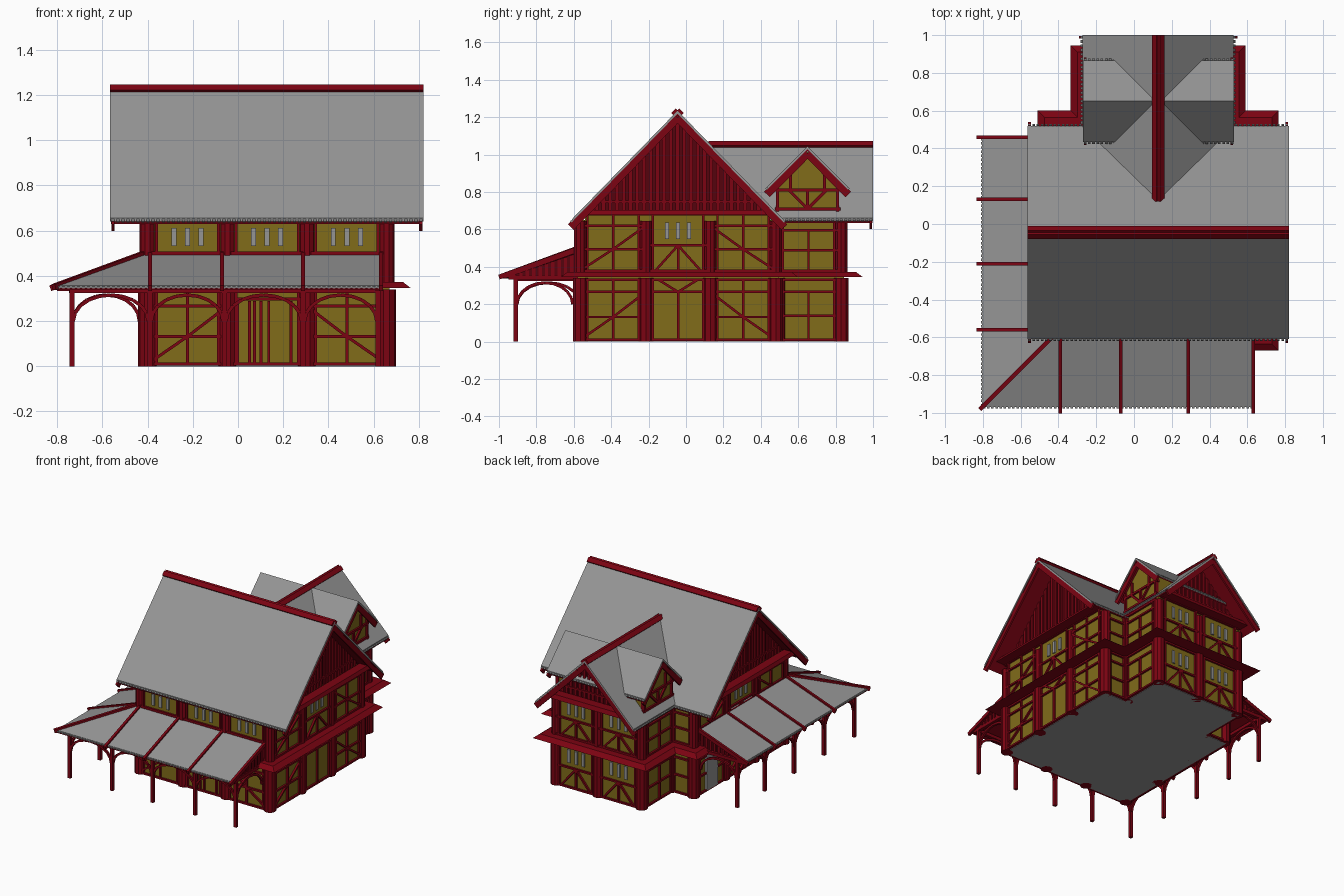
import bpy, bmesh, math
from mathutils import Vector as V

if "Cube" in bpy.data.objects:
    bpy.data.objects.remove(bpy.data.objects["Cube"])

parts = {}
def mat(name, c):
    m = bpy.data.materials.new(name)
    m.diffuse_color = (*c, 1)
    m.use_nodes = True
    m.node_tree.nodes["Principled BSDF"].inputs["Base Color"].default_value = m.diffuse_color
    return m
RED, YEL = mat("red_timber", (0.2, 0.001, 0.006)), mat("ochre_plaster", (0.22, 0.15, 0.01))
DARK, GREY = mat("dark_boards", (0.09, 0.001, 0.004)), mat("slate_grey", (0.3, 0.3, 0.3))
X, Y, Z = V((1, 0, 0)), V((0, 1, 0)), V((0, 0, 1))

def part(name, m):
    return parts.setdefault(name, (bmesh.new(), m))[0]

def prism(name, m, pts, vec):
    bm = part(name, m)
    a = [bm.verts.new(V(p)) for p in pts]
    b = [bm.verts.new(V(p) + V(vec)) for p in pts]
    bm.faces.new(a[::-1])
    bm.faces.new(b)
    for i in range(len(a)):
        j = (i + 1) % len(a)
        bm.faces.new((a[i], a[j], b[j], b[i]))

def beam(name, m, a, b, w, d, n):
    """Box from a to b, depth d along n, width w across."""
    a, b, n = V(a), V(b), V(n).normalized()
    t = (b - a).cross(n).normalized() * w / 2
    n = t.cross(b - a).normalized() * d / 2
    prism(name, m, [a + t + n, a - t + n, a - t - n, a + t - n], b - a)

def box(name, m, x0, x1, y0, y1, z0, z1, inset=0):
    """Box whose top may be drawn in to give a sloping skirt."""
    bm, i = part(name, m), inset
    lo = [bm.verts.new(p) for p in ((x0, y0, z0), (x1, y0, z0), (x1, y1, z0), (x0, y1, z0))]
    hi = [bm.verts.new(p) for p in ((x0+i, y0+i, z1), (x1-i, y0+i, z1), (x1-i, y1-i, z1), (x0+i, y1-i, z1))]
    bm.faces.new(lo[::-1])
    bm.faces.new(hi)
    for k in range(4):
        j = (k + 1) % 4
        bm.faces.new((lo[k], lo[j], hi[j], hi[k]))

def pillar(x, y):
    for z0, z1, r in ((0, 0.34, 0.042), (0.36, 0.645, 0.035)):
        ring = [(x + r * math.cos(k * math.tau / 10), y + r * math.sin(k * math.tau / 10), z0) for k in range(10)]
        prism("wall_pillars", RED, ring, (0, 0, z1 - z0))

def teeth(name, a, b, out):
    """Ragged shingle edge along an eave."""
    a, b, out = V(a), V(b), V(out).normalized() * 0.01
    n = int((b - a).length / 0.022)
    s = (b - a) / n
    for k in range(n):
        p = a + s * (k + 0.5)
        beam(name, GREY, p, p + out, s.length * 0.6, 0.01, s.cross(out))

# Plaster body and base
box("main_walls", YEL, -0.415, 0.67, -0.58, 0.495, 0.012, 0.65)
box("main_walls", YEL, -0.415, 0.67, -0.54, 0.45, 0.6, 0.69)
box("wing_walls", YEL, -0.235, 0.49, 0.4, 0.845, 0.012, 0.67)
box("floor_plate", GREY, -0.41, 0.665, -0.575, 0.49, 0, 0.011)
box("floor_plate", GREY, -0.23, 0.485, 0.45, 0.84, 0, 0.011)

# Skirts between storeys and under the gables
box("storey_skirt", RED, -0.51, 0.765, -0.67, 0.6, 0.345, 0.372, 0.035)
box("storey_skirt", RED, -0.335, 0.59, 0.5, 0.945, 0.345, 0.372, 0.035)
for x0, x1 in ((-0.5, -0.41), (0.665, 0.755)):
    box("gable_skirt", RED, x0, x1, -0.56, 0.47, 0.678, 0.703, 0.012)
box("gable_skirt", RED, -0.23, 0.485, 0.84, 0.93, 0.67, 0.7, 0.012)

# Pillars
PX, PY, WX = (-0.4, -0.047, 0.305, 0.657), (-0.565, -0.215, 0.13, 0.48), (-0.22, 0.13, 0.475)
for x in PX:
    for y in PY:
        if x in (PX[0], PX[3]) or y == PY[0]:
            pillar(x, y)
for x in WX:
    pillar(x, 0.83)
for x in (WX[0], WX[2]):
    pillar(x, 0.49)

# Half-timber patterns, as lines in unit bay coordinates
GRID = ((0, .38, 1, .38), (0, .8, 1, .8), (.5, 0, .5, 1), (.5, .38, 1, .8), (0, 0, .5, .38))
CROSS = ((0, .38, 1, .38), (0, .8, 1, .8), (.5, 0, .5, 1), (.5, .38, 0, .8), (.5, .38, 1, 0))
RAIL = ((0, .4, 1, .4), (0, .8, 1, .8), (.5, 0, .5, .8))
POST = ((0, .8, 1, .8), (.5, 0, .5, .8), (.5, .8, .2, 1), (.5, .8, .8, 1))
FAN = ((0, .45, 1, .45), (.5, 0, .5, .45), (.5, .45, .15, 0), (.5, .45, .85, 0))
DOOR = ((.13, 0, .13, .9), (.9, 0, .9, .9), (.1, .9, .92, .9), (.28, 0, .28, .87), (.34, 0, .34, .87),
        (.42, 0, .42, .87), (.52, 0, .52, .87), (.8, 0, .8, .87))

def bay(p, q, n, z0, z1, pattern):
    p, d, n = V((*p, 0)), V((*q, 0)) - V((*p, 0)), V(n)
    at = lambda u, v: p + d * u + Z * (z0 + (z1 - z0) * v) + n * 0.003
    edges = ((0, 0, 1, 0), (0, 1, 1, 1), (.11, 0, .11, 1), (.89, 0, .89, 1))
    for a, b, c, e in edges + tuple(pattern):
        beam("wall_timbers", RED, at(a, b), at(c, e), 0.013, 0.022, n)
    if pattern is FAN:
        for u in (.33, .5, .67):
            beam("window_panes", GREY, at(u, .56), at(u, .86), 0.022, 0.014, n)

def wall(pts, n, lower, upper, top=0.65):
    for p, q, lo, up in zip(pts, pts[1:], lower, upper):
        bay(p, q, n, 0.01, 0.33, lo)
        bay(p, q, n, 0.38, top, up)

wall([(x, -0.58) for x in PX], -Y, (GRID, DOOR, CROSS), (FAN,) * 3)
wall([(0.67, y) for y in PY], X, (GRID, POST, CROSS), (GRID, FAN, CROSS), 0.68)
wall([(-0.415, y) for y in PY], -X, (GRID, CROSS, RAIL), (GRID, FAN, CROSS), 0.68)
wall([(x, 0.845) for x in WX], Y, (FAN, FAN), (FAN, FAN), 0.67)
for x, n in ((0.49, X), (-0.235, -X)):
    wall([(x, 0.48), (x, 0.83)], n, (RAIL,), (RAIL,))
for a, b in ((-0.415, -0.235), (0.49, 0.67)):
    wall([(a, 0.495), (b, 0.495)], Y, (RAIL[:2],), (RAIL[:2],))
box("side_door", GREY, -0.43, -0.41, 0.24, 0.37, 0.01, 0.27)

def gable_roof(name, along, c, half, ze, zr, s0, s1, ends, cap=0.0):
    """Chevron roof along 'X' or 'Y', with red lining, ragged eaves, bargeboards and ridge cap."""
    f = (lambda s, w, z: V((s, c + w, z))) if along == 'X' else (lambda s, w, z: V((c + w, s, z)))
    ax = X if along == 'X' else Y
    for nm, m, lo, hi, i in ((name, GREY, 0.016, 0, 0), (name + "_lining", RED, 0.026, 0.0165, 0.004)):
        prof = [(-half, ze - hi), (0, zr - hi), (half, ze - hi), (half, ze - lo), (0, zr - lo), (-half, ze - lo)]
        prism(nm, m, [f(s0 + i, w, z) for w, z in prof], ax * (s1 - s0 - 2 * i))
    for w in (-half, half):
        out = f(0, w, ze) - f(0, 0, zr)
        teeth(name, f(s0, w, ze - 0.008), f(s1, w, ze - 0.008), out)
        for s in ends:
            beam(name + "_bargeboards", RED, f(s, w * 1.01, ze - 0.043), f(s, 0, zr - 0.038), 0.042, 0.014, ax)
    if cap:
        for w in (-cap, cap):
            beam(name + "_ridge", RED, f(s0, w / 2, zr - .008), f(s1, w / 2, zr - .008), cap * 1.25, 0.022,
                 f(0, w * (zr - ze) / half, zr + cap) - f(0, 0, zr))

def boarded_gable(name, along, c, half, z0, zr, s0, s1, ends):
    """Dark triangle with upright battens on its outer faces."""
    f = (lambda s, w, z: V((s, c + w, z))) if along == 'X' else (lambda s, w, z: V((c + w, s, z)))
    ax = X if along == 'X' else Y
    prism(name, DARK, [f(s0, -half, z0), f(s0, half, z0), f(s0, 0, zr)], ax * (s1 - s0))
    n = int(half / 0.036)
    for s in ends:
        for k in range(1 - n, n):
            w = k * 0.036
            beam(name + "_battens", RED, f(s, w, z0), f(s, w, zr + .005 - (zr - z0) * abs(w) / half), 0.02, 0.022, ax)
        beam(name + "_battens", RED, f(s, -half * .8, z0 + 0.08), f(s, half * .8, z0 + 0.08), 0.014, 0.032, ax)

# Main roof, rear wing roof and cross dormers
gable_roof("main_roof", 'X', -0.045, 0.565, 0.655, 1.235, -0.565, 0.82, (-0.553, 0.808), 0.027)
boarded_gable("main_gable", 'X', -0.045, 0.53, 0.668, 1.208, -0.4, 0.655, (-0.4, 0.655))
gable_roof("wing_roof", 'Y', 0.128, 0.4, 0.66, 1.06, 0.12, 1.0, (0.988,), 0.027)
boarded_gable("wing_gable", 'Y', 0.128, 0.37, 0.668, 1.034, 0.5, 0.84, (0.84,))
gable_roof("dormer_roof", 'X', 0.65, 0.215, 0.83, 1.045, -0.27, 0.53, (-0.258, 0.518))
prism("dormer_walls", YEL, [(-0.22, y, z) for y, z in
      ((0.485, 0.67), (0.815, 0.67), (0.815, 0.85), (0.65, 1.015), (0.485, 0.85))], (0.7, 0, 0))
for x, n in ((0.48, X), (-0.22, -X)):
    for a, b, c, d in ((.475, .708, .825, .708), (.475, .81, .825, .81), (.49, .67, .49, .85), (.81, .67, .81, .85),
                       (.65, .71, .65, .81), (.56, .81, .56, .9), (.74, .81, .74, .9), (.65, .71, .55, .81), (.65, .71, .75, .81)):
        beam("dormer_timbers", RED, (x, a, b), (x, c, d), 0.016, 0.026, n)

# Wrap-around porch roof with red lining
ZO, ZI = 0.345, 0.485
for nm, m, o, t in (("porch_roof", GREY, 0, 0.012), ("porch_lining", RED, -0.008, 0.0075)):
    prism(nm, m, [(-.805, -.97, ZO+o), (.635, -.97, ZO+o), (.635, -.58, ZI+o), (-.415, -.58, ZI+o)], (0, 0, t))
    prism(nm, m, [(-.805, .46, ZO+o), (-.805, -.97, ZO+o), (-.415, -.58, ZI+o), (-.415, .46, ZI+o)], (0, 0, t))
teeth("porch_roof", (-.805, -.965, ZO + .006), (.635, -.965, ZO + .006), (0, -1, -.3))
teeth("porch_roof", (-.8, .46, ZO + .006), (-.8, -.97, ZO + .006), (-1, 0, -.3))

# Porch rafters, wall plate and boarded ends
for x in (-0.39, -0.07, 0.288, 0.632):
    beam("porch_rafters", RED, (x, -1.0, 0.345), (x, -0.58, 0.495), 0.018, 0.026, Z)
for y in (-0.56, -0.21, 0.132, 0.46):
    beam("porch_rafters", RED, (-0.83, y, 0.345), (-0.415, y, 0.495), 0.018, 0.026, Z)
beam("porch_rafters", RED, (-0.815, -0.98, 0.35), (-0.415, -0.58, 0.497), 0.022, 0.026, Z)
beam("porch_plate", RED, (-0.42, -0.585, 0.487), (0.635, -0.585, 0.487), 0.016, 0.02, Y)
beam("porch_plate", RED, (-0.42, -0.585, 0.487), (-0.42, 0.46, 0.487), 0.016, 0.02, X)
prism("porch_ends", DARK, [(.61, -.95, .345), (.61, -.58, .345), (.61, -.58, .475)], (0.01, 0, 0))
prism("porch_ends", DARK, [(-.785, .43, .345), (-.415, .43, .345), (-.415, .43, .475)], (0, 0.01, 0))
for k in range(1, 11):
    h = 0.345 + 0.0115 * k
    beam("porch_boards", RED, (.62, -.95 + .034 * k, .345), (.62, -.95 + .034 * k, h), 0.018, 0.016, X)
    beam("porch_boards", RED, (-.785 + .034 * k, .44, .345), (-.785 + .034 * k, .44, h), 0.018, 0.016, Y)

# Porch posts, eave beams and arched braces
front = [V((x, -0.91, 0)) for x in (-0.735, -0.39, -0.06, 0.288, 0.62)]
left = [V((-0.735, y, 0)) for y in (-0.91, -0.56, -0.21, 0.132, 0.45)]

def arch(p, q):
    n = (q - p).cross(Z)
    arc = [(p + q) / 2 + (q - p) * 0.48 * math.cos(a) + Z * (0.2 + 0.115 * math.sin(a))
           for a in (math.pi * k / 10 for k in range(11))]
    for a, b in zip(arc, arc[1:]):
        beam("porch_arches", RED, a, b, 0.015, 0.016, n)

for row in (front, left):
    beam("porch_beams", RED, row[0] + Z * .335, row[-1] + Z * .335, 0.024, 0.024, Z)
    for p, q in zip(row, row[1:]):
        arch(p, q)
for p in front + left[1:]:
    beam("porch_posts", RED, p, p + Z * 0.345, 0.022, 0.022, X)
arch(front[-1], V((0.62, -0.6, 0)))
arch(left[-1], V((-0.43, 0.45, 0)))
beam("porch_beams", RED, (0.62, -0.95, .345), (0.62, -0.58, .345), 0.024, 0.024, Z)
beam("porch_beams", RED, (-0.8, 0.45, .345), (-0.415, 0.45, .345), 0.024, 0.024, Z)

# Turn the collected parts into objects
for name, (bm, m) in parts.items():
    bmesh.ops.recalc_face_normals(bm, faces=bm.faces)
    me = bpy.data.meshes.new(name)
    bm.to_mesh(me)
    bm.free()
    me.materials.append(m)
    bpy.context.collection.objects.link(bpy.data.objects.new(name, me))
